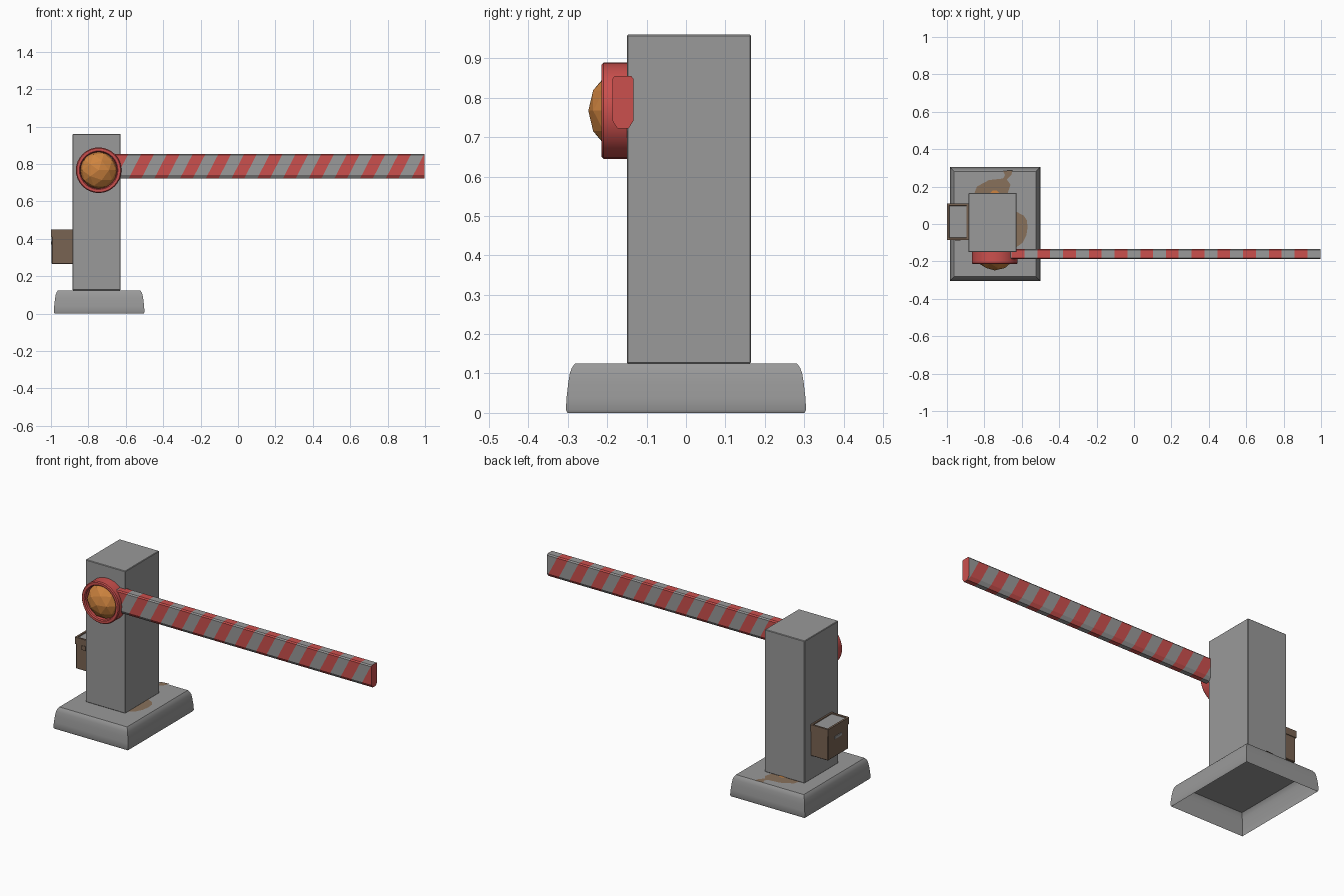
import bpy, bmesh, math
from mathutils import Vector, Matrix

if "Cube" in bpy.data.objects:
    bpy.data.objects.remove(bpy.data.objects["Cube"])


def material(name, rgb):
    m = bpy.data.materials.new(name)
    m.diffuse_color = (*rgb, 1)
    m.use_nodes = True
    m.node_tree.nodes["Principled BSDF"].inputs["Base Color"].default_value = m.diffuse_color
    return m


GREY = material("grey_paint", (0.32, 0.32, 0.32))
RED = material("red_paint", (0.60, 0.08, 0.075))
ORANGE = material("orange_lamp", (0.62, 0.23, 0.05))
BROWN = material("brown_box", (0.19, 0.125, 0.085))
RUST = material("rust", (0.25, 0.165, 0.105))


def finish(name, bm, mats, smooth=None, normals=True):
    if normals:
        bmesh.ops.recalc_face_normals(bm, faces=bm.faces[:])
    me = bpy.data.meshes.new(name)
    bm.to_mesh(me)
    bm.free()
    for m in mats:
        me.materials.append(m)
    ob = bpy.data.objects.new(name, me)
    bpy.context.collection.objects.link(ob)
    if smooth:
        bpy.ops.object.select_all(action='DESELECT')
        ob.select_set(True)
        bpy.context.view_layer.objects.active = ob
        bpy.ops.object.shade_smooth_by_angle(angle=math.radians(smooth))
    return ob


def box(name, x, y, z, mat, bevel=0.0):
    bm = bmesh.new()
    bmesh.ops.create_cube(bm, size=1)
    for v in bm.verts:
        for i, (a, b) in enumerate((x, y, z)):
            v.co[i] = (a + b) / 2 + v.co[i] * (b - a)
    if bevel:
        bmesh.ops.bevel(bm, geom=bm.edges[:], offset=bevel, segments=1, affect='EDGES')
    return finish(name, bm, [mat])


def plate(name, pts, z, mat):
    """Flat outline lying on the base."""
    bm = bmesh.new()
    f = bm.faces.new([bm.verts.new((x, y, z)) for x, y in pts])
    if f.normal.z < 0 or f.calc_area() and (f.normal_update() or f.normal.z < 0):
        f.normal_flip()
    return finish(name, bm, [mat], normals=False)


# Base: hollow shell with rounded sides, open underneath
bm = bmesh.new()
rings = []
for inset, z in [(0.004, 0), (0, 0.008), (0.002, 0.04), (0.006, 0.075),
                 (0.010, 0.10), (0.015, 0.114), (0.023, 0.125)]:
    x0, x1, y = -0.985 + inset, -0.50 - inset, 0.305 - inset
    rings.append([bm.verts.new(c) for c in
                  ((x0, -y, z), (x1, -y, z), (x1, y, z), (x0, y, z))])
for a, b in zip(rings, rings[1:]):
    for i in range(4):
        j = (i + 1) % 4
        bm.faces.new((a[i], a[j], b[j], b[i]))
bm.faces.new(rings[-1])
finish("base", bm, [GREY], 35, normals=False)

# Rust patches on the base
plate("rust_side", [(-0.63, 0.066), (-0.59, 0.045), (-0.573, 0.02), (-0.569, -0.015),
                    (-0.575, -0.06), (-0.595, -0.10), (-0.63, -0.125)], 0.127, RUST)
plate("rust_back", [(-0.853, 0.165), (-0.84, 0.20), (-0.775, 0.235), (-0.70, 0.243),
                    (-0.69, 0.262), (-0.70, 0.283), (-0.65, 0.287), (-0.655, 0.262),
                    (-0.68, 0.238), (-0.66, 0.21), (-0.675, 0.165)], 0.127, RUST)
plate("rust_spot", [(-0.77, 0.165), (-0.755, 0.178), (-0.735, 0.18), (-0.72, 0.165)],
      0.129, ORANGE)

# Post
box("post", (-0.885, -0.627), (-0.15, 0.165), (0.125, 0.96), GREY, 0.003)

# Pivot ring, turned around the y axis
CX, CZ, N = -0.745, 0.767, 32
profile = [(0.122, -0.145), (0.122, -0.209), (0.117, -0.215),
           (0.103, -0.215), (0.098, -0.209), (0.096, -0.16)]
bm = bmesh.new()
cols = []
for k in range(N):
    a = 2 * math.pi * k / N
    cols.append([bm.verts.new((CX + r * math.cos(a), y, CZ + r * math.sin(a)))
                 for r, y in profile])
for k in range(N):
    a, b = cols[k], cols[(k + 1) % N]
    for i in range(len(profile)):
        j = (i + 1) % len(profile)
        bm.faces.new((a[i], a[j], b[j], b[i]))
finish("pivot_ring", bm, [RED], 30)

# Faceted lamp dome
bm = bmesh.new()
bmesh.ops.create_icosphere(bm, subdivisions=2, radius=1)
bmesh.ops.transform(bm, verts=bm.verts[:], matrix=Matrix.Translation((CX, -0.165, CZ))
                    @ Matrix.Diagonal((0.104, 0.083, 0.104, 1))
                    @ Matrix.Rotation(math.pi / 2, 4, 'X'))
bmesh.ops.bisect_plane(bm, geom=bm.verts[:] + bm.edges[:] + bm.faces[:],
                       plane_co=(0, -0.155, 0), plane_no=(0, 1, 0), clear_outer=True)
finish("lamp_dome", bm, [ORANGE])

# Barrier arm: prism whose stripes wind around it
PERIOD, WIDTH, SLANT = 0.1375, 0.068, 0.06875
TOP, BOTTOM = 0.855, 0.722
section = [(-0.139, TOP), (-0.181, TOP), (-0.187, 0.848), (-0.187, 0.742),
           (-0.174, BOTTOM), (-0.146, BOTTOM), (-0.133, 0.742), (-0.133, 0.848)]


def shift(y, z):
    s = SLANT * (z - TOP) / (TOP - BOTTOM)
    return s if y < -0.16 else -s


stations = []
for k in range(-3, 16):
    c = -0.62 + PERIOD * k
    stations += [(c - WIDTH / 2, 1), (c + WIDTH / 2, 0)]
bm = bmesh.new()
for i, p in enumerate(section):
    q = section[(i + 1) % len(section)]
    sp, sq = shift(*p), shift(*q)
    if i == 4:
        sq = sp            # straight stripes underneath
    for (xa, m), (xb, _) in zip(stations, stations[1:]):
        f = bm.faces.new([bm.verts.new(c) for c in (
            (xa + sp, *p), (xb + sp, *p), (xb + sq, *q), (xa + sq, *q))])
        f.material_index = m
bmesh.ops.remove_doubles(bm, verts=bm.verts[:], dist=0.0003)
for x, n in ((-0.70, -1), (0.997, 1)):
    bmesh.ops.bisect_plane(bm, geom=bm.verts[:] + bm.edges[:] + bm.faces[:],
                           plane_co=(x, 0, 0), plane_no=(n, 0, 0), clear_outer=True)
old = set(bm.faces)
bmesh.ops.holes_fill(bm, edges=[e for e in bm.edges if e.is_boundary], sides=0)
for f in bm.faces:
    if f not in old:
        f.material_index = 1
finish("barrier_arm", bm, [GREY, RED])

# Control box with lid, inset top panel, latch and handle
box("control_box", (-0.996, -0.88), (-0.081, 0.106), (0.265, 0.415), BROWN, 0.003)
bm = bmesh.new()
bmesh.ops.create_cube(bm, size=1)
for v in bm.verts:
    v.co = Vector((-0.9415 + v.co.x * 0.117, 0.0125 + v.co.y * 0.195, 0.43 + v.co.z * 0.04))
top = max(bm.faces, key=lambda f: f.calc_center_median().z)
bmesh.ops.inset_region(bm, faces=[top], thickness=0.016, depth=0)
bmesh.ops.inset_region(bm, faces=[top], thickness=0.002, depth=-0.005)
top.material_index = 1
finish("box_lid", bm, [BROWN, GREY])
box("box_latch", (-0.957, -0.927), (-0.088, -0.08), (0.388, 0.413), BROWN)
box("box_handle", (-1.0, -0.99), (-0.02, 0.045), (0.37, 0.385), GREY)
